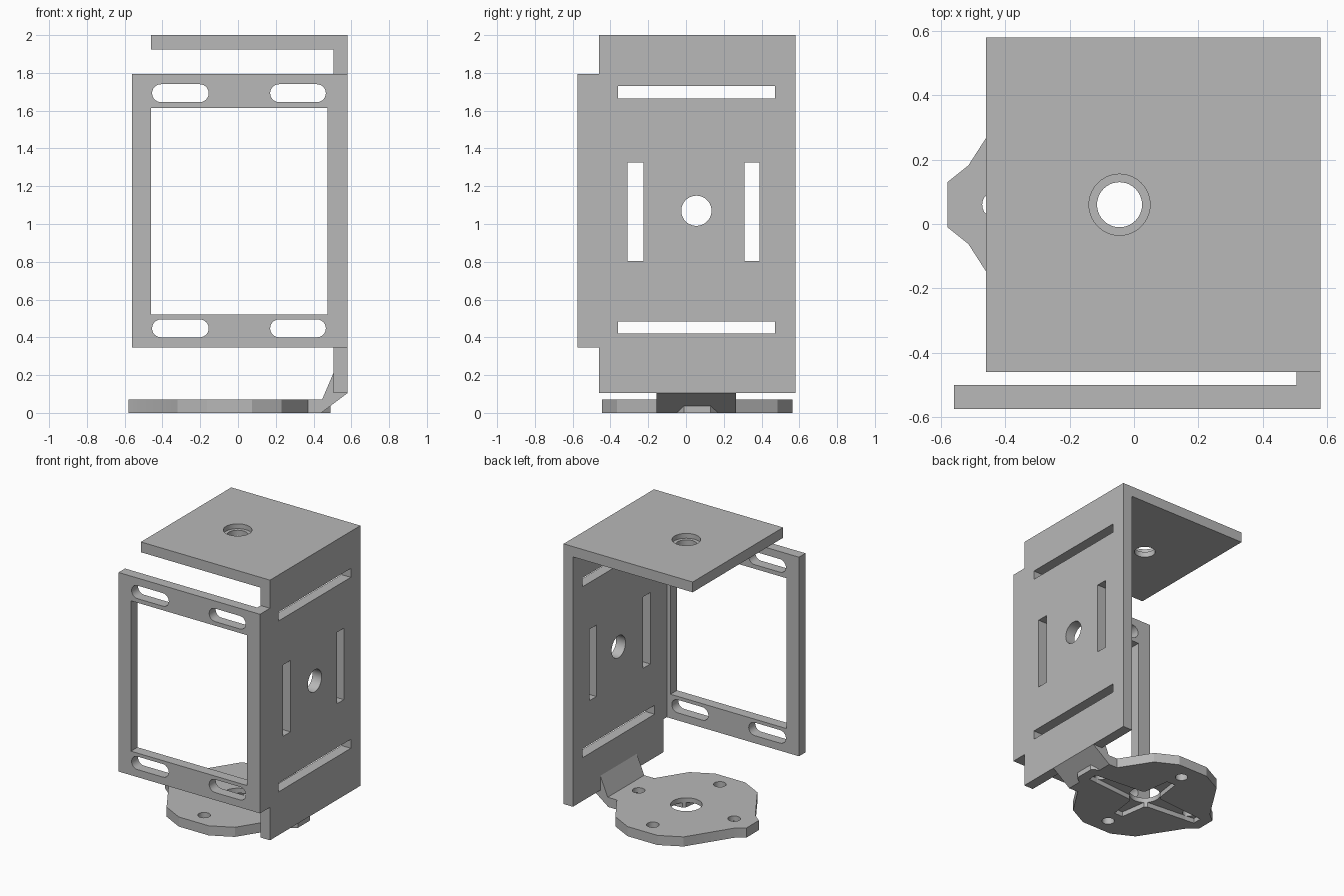
import bpy, bmesh, math
from mathutils import Vector

cube = bpy.data.objects.get("Cube")
if cube:
    bpy.data.objects.remove(cube, do_unlink=True)

# Single grey finish
grey = bpy.data.materials.new("plain grey")
grey.use_nodes = True
colour = (0.48, 0.48, 0.48, 1)
grey.diffuse_color = colour
grey.node_tree.nodes["Principled BSDF"].inputs["Base Color"].default_value = colour

# How a 2D outline point (u, v) and depth d map into space
PLANES = {
    "xy": lambda u, v, d: (u, v, d),
    "xz": lambda u, v, d: (u, d, v),
    "yz": lambda u, v, d: (d, u, v),
}


def prism(name, outline, plane, low, high):
    """Extrude an outline in the given plane from low to high."""
    place = PLANES[plane]
    bm = bmesh.new()
    face = bm.faces.new([bm.verts.new(place(u, v, low)) for u, v in outline])
    moved = bmesh.ops.extrude_face_region(bm, geom=[face])["geom"]
    shift = Vector(place(0, 0, high - low))
    bmesh.ops.translate(bm, vec=shift, verts=[g for g in moved if isinstance(g, bmesh.types.BMVert)])
    bmesh.ops.recalc_face_normals(bm, faces=bm.faces)
    mesh = bpy.data.meshes.new(name)
    bm.to_mesh(mesh)
    bm.free()
    mesh.materials.append(grey)
    ob = bpy.data.objects.new(name, mesh)
    bpy.context.scene.collection.objects.link(ob)
    return ob


def rect(u0, u1, v0, v1):
    return [(u0, v0), (u1, v0), (u1, v1), (u0, v1)]


def circle(u, v, r, n=40):
    return [(u + r * math.cos(math.tau * i / n), v + r * math.sin(math.tau * i / n)) for i in range(n)]


def slot(u0, u1, v0, v1, n=12):
    """Slot with round ends, lying along u."""
    r, mid = (v1 - v0) / 2, (v0 + v1) / 2
    points = []
    for centre, start in ((u1 - r, -math.pi / 2), (u0 + r, math.pi / 2)):
        for i in range(n + 1):
            a = start + math.pi * i / n
            points.append((centre + r * math.cos(a), mid + r * math.sin(a)))
    return points


def combine(ob, tools, operation="DIFFERENCE"):
    """Apply booleans and delete the tool objects."""
    for tool in tools:
        tool.hide_render = True
        mod = ob.modifiers.new("boolean", "BOOLEAN")
        mod.operation, mod.solver, mod.object = operation, "EXACT", tool
    graph = bpy.context.evaluated_depsgraph_get()
    mesh = bpy.data.meshes.new_from_object(ob.evaluated_get(graph))
    ob.modifiers.clear()
    ob.data = mesh
    for tool in tools:
        bpy.data.objects.remove(tool, do_unlink=True)


def cut(ob, outlines, plane, low, high):
    combine(ob, [prism("cutter", o, plane, low, high) for o in outlines])


CX, CY = -0.045, 0.06            # axis of the base and top holes

# Side plate with its forward flange
side = prism("side_plate", [(-0.46, 0.105), (0.58, 0.105), (0.58, 2), (-0.46, 2),
                            (-0.46, 1.795), (-0.5, 1.795), (-0.5, 0.345), (-0.46, 0.345)],
             "yz", 0.505, 0.58)
cut(side, [rect(-0.36, 0.47, 1.665, 1.73), rect(-0.36, 0.47, 0.42, 0.485),
           rect(-0.31, -0.225, 0.805, 1.325), rect(0.31, 0.39, 0.805, 1.325),
           circle(0.055, 1.07, 0.08)], "yz", 0.4, 0.7)

# Top plate with a counterbored hole
top = prism("top_plate", rect(-0.46, 0.505, -0.46, 0.58), "xy", 1.925, 2)
cut(top, [circle(CX, CY, 0.07)], "xy", 1.8, 2.1)
cut(top, [circle(CX, CY, 0.095)], "xy", 1.965, 2.1)

# Front frame with window and four mounting slots
frame = prism("front_frame", rect(-0.56, 0.58, 0.345, 1.795), "xz", -0.575, -0.5)
holes = [rect(-0.46, 0.475, 0.52, 1.615)]
for z in (0.4, 1.645):
    holes += [slot(-0.455, -0.155, z, z + 0.095), slot(0.17, 0.465, z, z + 0.095)]
cut(frame, holes, "xz", -0.7, -0.4)

# Base plate: one quarter of the outline, mirrored both ways
quarter = [(0.535, 0.07), (0.47, 0.122), (0.275, 0.425), (0.12, 0.505)]
half = quarter + [(-x, y) for x, y in reversed(quarter)]
outline = half + [(x, -y) for x, y in reversed(half)]
base = prism("base_plate", [(CX + x, CY + y) for x, y in outline], "xy", 0, 0.07)

# Sloped tab joining the base to the side plate
tab = prism("tab", [(0.37, 0), (0.44, 0), (0.58, 0.105), (0.505, 0.105),
                    (0.505, 0.21), (0.445, 0.07), (0.37, 0.07)], "xz", -0.155, 0.265)
combine(base, [tab], "UNION")

# Centre hole and four screw holes
screws = [(0.385, 0), (-0.385, 0), (0, 0.385), (0, -0.385)]
cut(base, [circle(CX, CY, 0.105)] + [circle(CX + x, CY + y, 0.042, 24) for x, y in screws],
    "xy", -0.1, 0.3)

# Tapered cross recess underneath
long_arm = [(-0.46, -0.035), (0, -0.075), (0.46, -0.035), (0.46, 0.035), (0, 0.075), (-0.46, 0.035)]
short_arm = [(v, u * 0.6) for u, v in reversed(long_arm)]
for arm in (long_arm, short_arm):
    cut(base, [[(CX + x, CY + y) for x, y in arm]], "xy", -0.1, 0.035)

# Smooth the hole walls, keep all plate edges sharp
for ob in (side, top, frame, base):
    bpy.ops.object.select_all(action="DESELECT")
    ob.select_set(True)
    bpy.context.view_layer.objects.active = ob
    bpy.ops.object.shade_smooth_by_angle(angle=math.radians(25))
